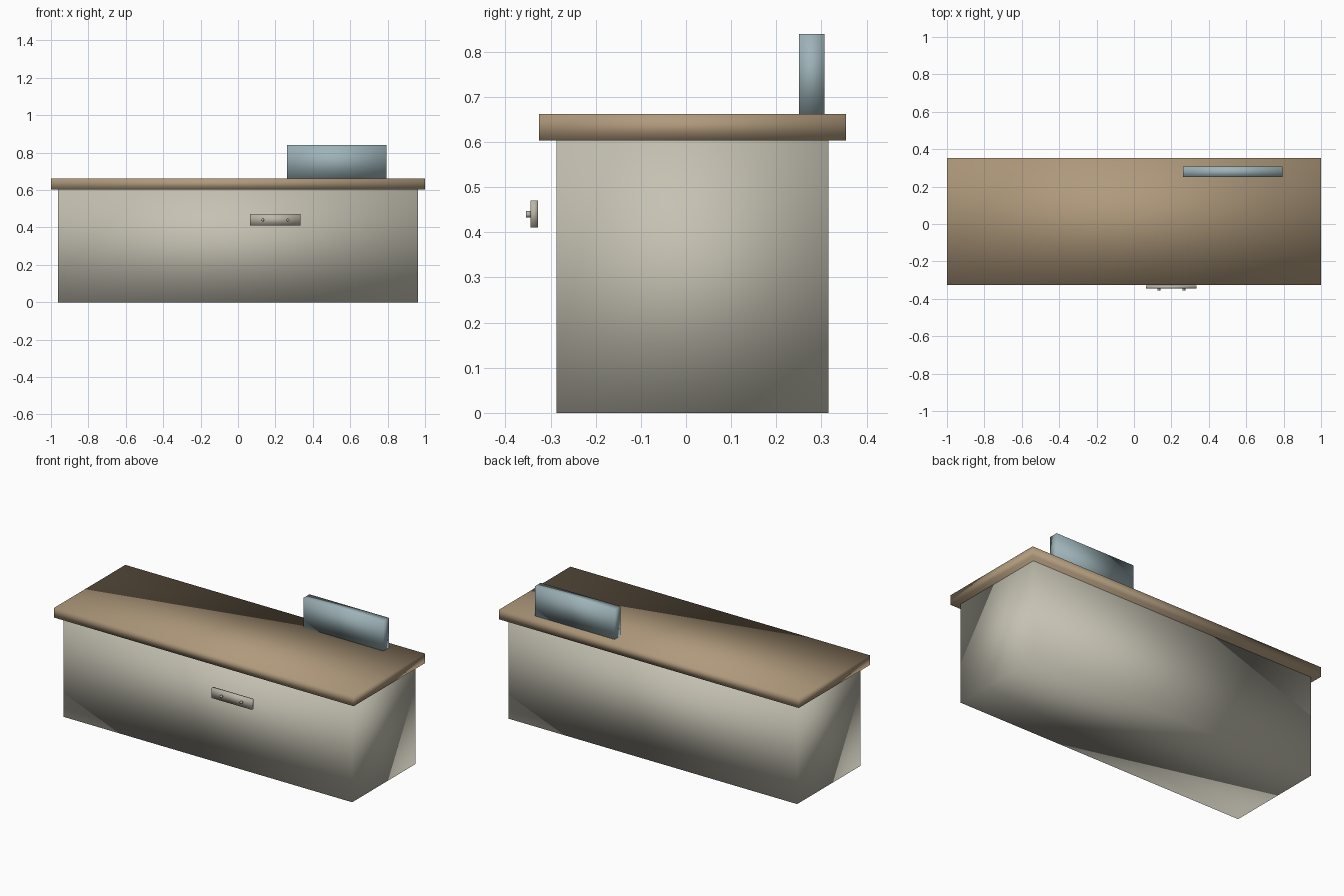
import bpy
import bmesh
from math import radians
from mathutils import Matrix

cube = bpy.data.objects.get("Cube")
if cube:
    bpy.data.objects.remove(cube, do_unlink=True)


def make_material(name, colour):
    mat = bpy.data.materials.new(name)
    mat.use_nodes = True
    mat.diffuse_color = (*colour, 1)
    mat.node_tree.nodes["Principled BSDF"].inputs["Base Color"].default_value = (*colour, 1)
    return mat


def finish(name, bm, mat):
    """Turn a bmesh into a smooth-shaded object."""
    for face in bm.faces:
        face.smooth = True
    mesh = bpy.data.meshes.new(name)
    bm.to_mesh(mesh)
    bm.free()
    mesh.materials.append(mat)
    obj = bpy.data.objects.new(name, mesh)
    bpy.context.collection.objects.link(obj)


def box(name, x, y, z, mat):
    """Box spanning the given (low, high) ranges, with softly shaded corners."""
    bm = bmesh.new()
    bmesh.ops.create_cube(bm, size=1)
    spans = (x, y, z)
    for v in bm.verts:
        v.co = [(lo + hi) / 2 + c * (hi - lo) for c, (lo, hi) in zip(v.co, spans)]
    finish(name, bm, mat)


def knob(name, x, y, z, radius, mat):
    """Short cylinder along y, spanning the (low, high) range y."""
    bm = bmesh.new()
    place = Matrix.Translation((x, sum(y) / 2, z)) @ Matrix.Rotation(radians(90), 4, "X")
    bmesh.ops.create_cone(bm, cap_ends=True, segments=12, radius1=radius, radius2=radius,
                          depth=y[1] - y[0], matrix=place)
    finish(name, bm, mat)


cream = make_material("cream paint", (0.56, 0.54, 0.45))
wood = make_material("light wood", (0.43, 0.32, 0.20))
blue = make_material("pale blue", (0.34, 0.45, 0.48))
metal = make_material("warm grey metal", (0.50, 0.47, 0.39))

# Cabinet and its overhanging top
box("cabinet_body", (-0.963, 0.963), (-0.287, 0.316), (0, 0.604), cream)
box("counter_top", (-1, 1), (-0.326, 0.354), (0.604, 0.662), wood)

# Upright panel on the rear of the top
box("upright_panel", (0.262, 0.794), (0.25, 0.307), (0.662, 0.84), blue)

# Handle plate standing off the front, with two small knobs
box("handle_plate", (0.064, 0.334), (-0.345, -0.328), (0.411, 0.471), metal)
for side, x in (("right", 0.133), ("left", 0.267)):
    knob(f"handle_knob_{side}", x, (-0.355, -0.344), 0.44, 0.0075, metal)
